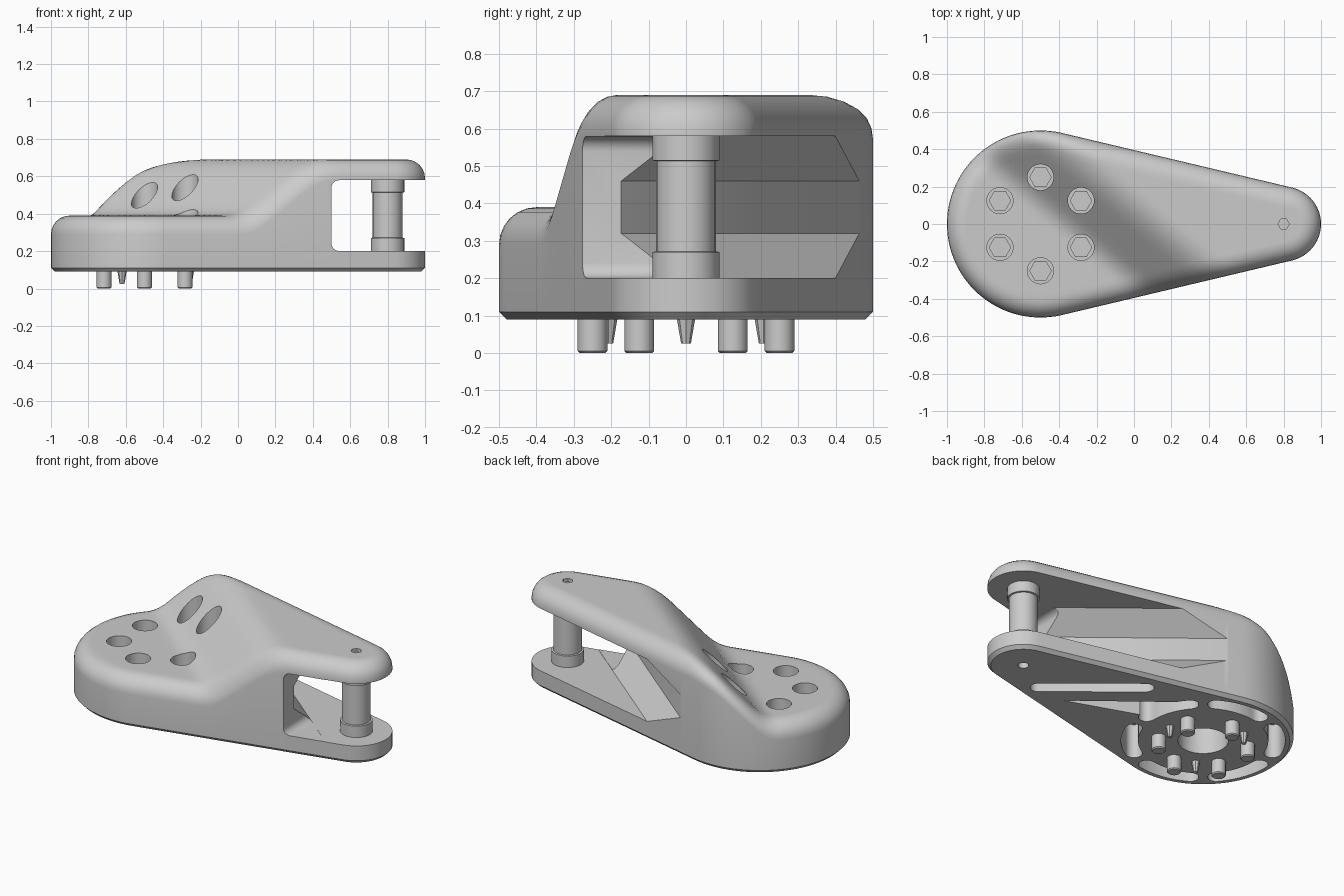
import bpy, bmesh
from math import sin, cos, pi, acos, radians

if "Cube" in bpy.data.objects:
    bpy.data.objects.remove(bpy.data.objects["Cube"])

BIG, SMALL = (-0.5, 0.5), (0.8, 0.2)           # centre x, radius of the two ends
PHI = acos((BIG[1] - SMALL[1]) / (SMALL[0] - BIG[0]))
N = (0.64, 0.77)                                # direction across the diagonal step
LOW, HIGH, FILLET = 0.39, 0.69, 0.1


def finish(name, bm):
    bmesh.ops.recalc_face_normals(bm, faces=bm.faces[:])
    me = bpy.data.meshes.new(name)
    bm.to_mesh(me)
    bm.free()
    ob = bpy.data.objects.new(name, me)
    bpy.context.collection.objects.link(ob)
    return ob


def smooth(ob, angle=30):
    bpy.ops.object.select_all(action='DESELECT')
    bpy.context.view_layer.objects.active = ob
    ob.select_set(True)
    bpy.ops.object.shade_smooth_by_angle(angle=radians(angle))


def prism(name, pts, a, b, place=lambda u, v, w: (u, v, w)):
    """Extrude a 2D outline from a to b."""
    bm = bmesh.new()
    lo = [bm.verts.new(place(u, v, a)) for u, v in pts]
    hi = [bm.verts.new(place(u, v, b)) for u, v in pts]
    bm.faces.new(lo)
    bm.faces.new(hi)
    n = len(pts)
    for i in range(n):
        j = (i + 1) % n
        bm.faces.new((lo[i], lo[j], hi[j], hi[i]))
    return finish(name, bm)


def lathe(name, x, y, profile, n=24):
    """Turned solid from (radius, z) pairs."""
    bm = bmesh.new()
    rings = [[bm.verts.new((x + r * cos(2 * pi * i / n), y + r * sin(2 * pi * i / n), z))
              for i in range(n)] for r, z in profile]
    bm.faces.new(rings[0])
    bm.faces.new(rings[-1])
    for p, q in zip(rings, rings[1:]):
        for i in range(n):
            j = (i + 1) % n
            bm.faces.new((p[i], p[j], q[j], q[i]))
    return finish(name, bm)


def arc(cx, cy, r, a0, a1, n):
    return [(cx + r * cos(a0 + (a1 - a0) * i / n), cy + r * sin(a0 + (a1 - a0) * i / n))
            for i in range(n + 1)]


def half_outline(inset):
    """Back half of the teardrop, tip to heel."""
    s = arc(SMALL[0], 0, SMALL[1] - inset, 0, PHI, 12)
    b = arc(BIG[0], 0, BIG[1] - inset, PHI, pi, 28)
    p, q = s[-1], b[0]
    mid = [(p[0] + (q[0] - p[0]) * k / 40, p[1] + (q[1] - p[1]) * k / 40) for k in range(1, 40)]
    return s + mid + b


def ramp(u, w):
    """max(u, 0) with a rounded corner of half-width w."""
    return 0 if u < -w else u if u > w else (u + w) ** 2 / (4 * w)


def top(x, y):
    d = N[0] * x + N[1] * y
    return LOW + ramp(d + 0.235, 0.06) - ramp(d + 0.235 - (HIGH - LOW), 0.09)


# Body: teardrop with a rounded, diagonally stepped top
bm = bmesh.new()
rings = []


def ring(inset, height):
    h = half_outline(inset)
    pts = h + [(x, -y) for x, y in h[-2:0:-1]]
    rings.append([bm.verts.new((x, y, height(x, y))) for x, y in pts])


ring(0.02, lambda x, y: 0.09)
ring(0.0, lambda x, y: 0.11)
for k in range(7):
    a = k / 6 * pi / 2
    ring(FILLET * (1 - cos(a)), lambda x, y: top(x, y) - FILLET * (1 - sin(a)))
for p, q in zip(rings, rings[1:]):
    for i in range(len(p)):
        j = (i + 1) % len(p)
        bm.faces.new((p[i], p[j], q[j], q[i]))
bm.faces.new(rings[0])
rim, count, M = rings[-1], len(rings[-1]), 24
rows = []
for i in range(1, count // 2):                  # strips across the top
    v0, v1 = rim[i], rim[count - i]
    row = [v0]
    for m in range(1, M):
        x, y = v0.co.x, v0.co.y * (1 - 2 * m / M)
        row.append(bm.verts.new((x, y, top(x, y))))
    rows.append(row + [v1])
for r, s in zip(rows, rows[1:]):
    for m in range(M):
        bm.faces.new((r[m], r[m + 1], s[m + 1], s[m]))
for row, end in ((rows[0], rim[0]), (rows[-1], rim[count // 2])):
    for m in range(M):
        bm.faces.new((row[m], row[m + 1], end))
body = finish("body", bm)

cutters = []
# Square-ended opening at the tip
c = arc(0.54, 0.539, 0.04, pi / 2, pi, 6) + arc(0.54, 0.241, 0.04, pi, 1.5 * pi, 6)
cutters.append(prism("tip_opening", c + [(1.3, 0.201), (1.3, 0.579)], -0.7, 0.7,
                     lambda u, v, w: (u, w, v)))
# Diagonal channel opening to the back
groove = [(0.3, 0.2), (0.18, 0.32), (0.18, 0.46), (0.3, 0.58), (1.6, 0.58), (1.6, 0.2)]
cutters.append(prism("channel", groove, -1.5, 1.5,
                     lambda u, v, w: (0.629 * u - 0.777 * w, 0.777 * u + 0.629 * w, v)))
# Bolt holes
bolts = [(-0.5 + 0.25 * cos(pi / 6 + k * pi / 3), 0.25 * sin(pi / 6 + k * pi / 3)) for k in range(6)]
for x, y in bolts:
    cutters.append(lathe("bolt_hole", x, y, [(0.07, 0.17), (0.07, 0.9)], 32))
# Pockets in the underside
cutters.append(lathe("hub_pocket", -0.5, 0, [(0.14, 0), (0.14, 0.3)], 32))
for k in range(6):
    a0, a1 = radians(60 * k), radians(60 * k + 40)
    pts = (arc(-0.5, 0, 0.455, a0, a1, 10)
           + arc(-0.5 + 0.408 * cos(a1), 0.408 * sin(a1), 0.047, a1, a1 + pi, 8)[1:-1]
           + arc(-0.5, 0, 0.361, a1, a0, 10)
           + arc(-0.5 + 0.408 * cos(a0), 0.408 * sin(a0), 0.047, a0 + pi, a0 + 2 * pi, 8)[1:-1])
    cutters.append(prism("rim_pocket", pts, 0, 0.3))
ang = radians(140.3)
slot = (arc(0.58, -0.135, 0.045, ang + pi / 2, ang + 1.5 * pi, 8)
        + arc(0.12, 0.247, 0.045, ang - pi / 2, ang + pi / 2, 8))
cutters.append(prism("arm_slot", slot, 0, 0.15))
cutters.append(prism("arm_pocket", [(0.38, -0.155), (-0.18, 0.29), (-0.22, 0.26), (-0.05, 0.0)], 0, 0.3))
cutters.append(lathe("pin_hole", 0.8, 0, [(0.03, 0), (0.03, 0.13)], 16))
cutters.append(lathe("pin_socket", 0.8, 0, [(0.03, 0.67), (0.03, 0.8)], 6))

bpy.context.view_layer.objects.active = body
for cut in cutters:
    cut.hide_render = True
    mod = body.modifiers.new("cut", 'BOOLEAN')
    mod.operation, mod.solver, mod.object = 'DIFFERENCE', 'EXACT', cut
    bpy.ops.object.modifier_apply(modifier=mod.name)
for cut in cutters:
    bpy.data.objects.remove(cut)
smooth(body)

# Pin with collars at the tip
smooth(lathe("tip_pin", 0.8, 0, [(0.09, 0.19), (0.09, 0.27), (0.08, 0.272), (0.08, 0.513),
                                 (0.09, 0.515), (0.09, 0.59)]))
# Bolts: shaft below, hex head in the hole
for x, y in bolts:
    smooth(lathe("bolt_shaft", x, y, [(0.034, 0.0), (0.04, 0.006), (0.04, 0.18)], 20))
    lathe("bolt_head", x, y, [(0.06, 0.165), (0.06, 0.25)], 6)
# Locating spikes between the bolts
for k in range(3):
    a = 2 * pi * k / 3
    lathe("locating_spike", -0.5 + 0.24 * cos(a), 0.24 * sin(a),
          [(0.013, 0.025), (0.026, 0.1)], 8)
